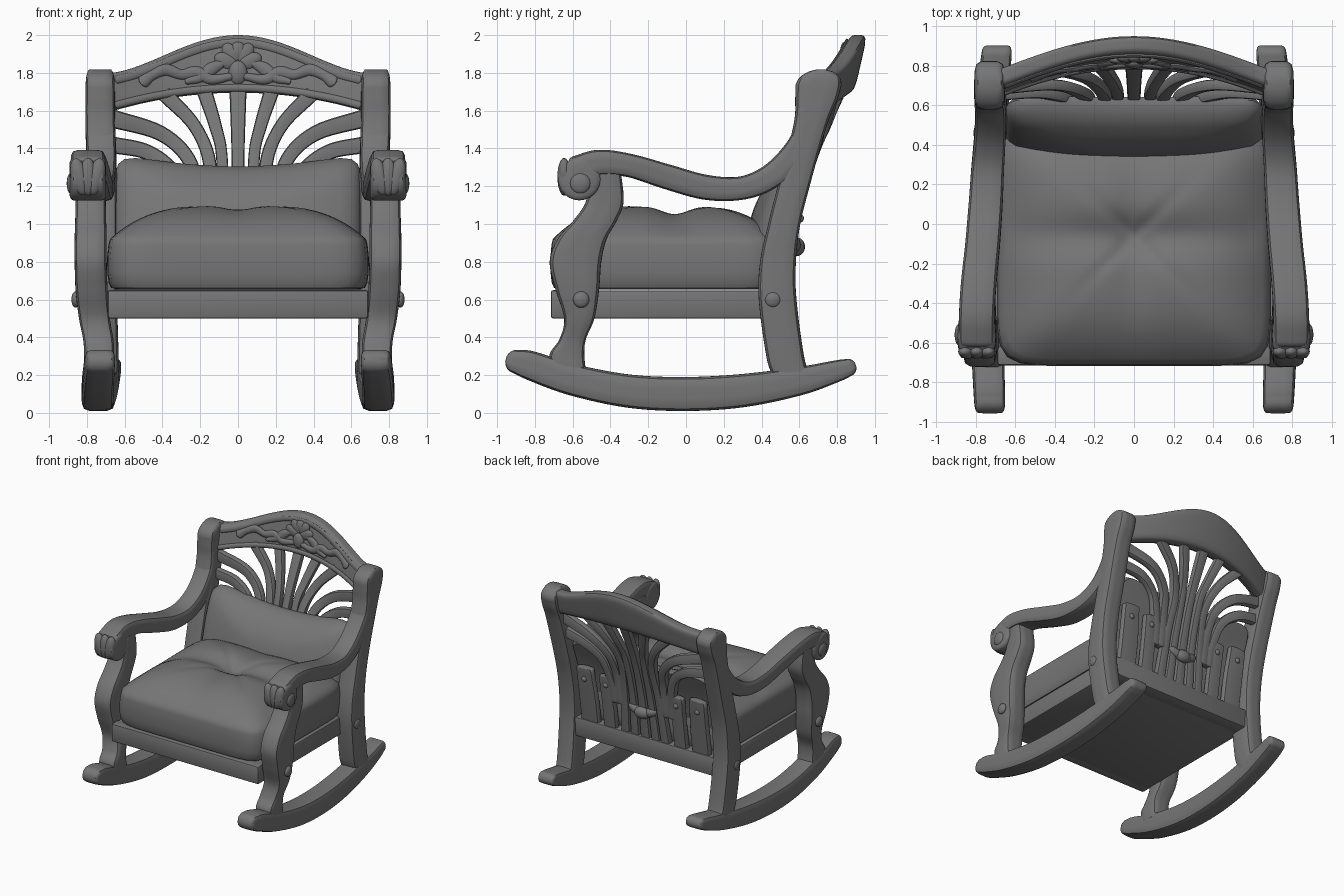
import bpy, bmesh, math
from mathutils import Vector, Matrix

if "Cube" in bpy.data.objects:
    bpy.data.objects.remove(bpy.data.objects["Cube"], do_unlink=True)

grey = bpy.data.materials.new("dark grey")
grey.use_nodes = True
grey.diffuse_color = (0.18, 0.18, 0.18, 1)
grey.node_tree.nodes["Principled BSDF"].inputs["Base Color"].default_value = grey.diffuse_color
X, Y, Z = Vector((1, 0, 0)), Vector((0, 1, 0)), Vector((0, 0, 1))
parts = []


def finish(name, bm, mirror=False):
    bmesh.ops.recalc_face_normals(bm, faces=bm.faces)
    mesh = bpy.data.meshes.new(name)
    bm.to_mesh(mesh)
    bm.free()
    mesh.materials.append(grey)
    ob = bpy.data.objects.new(name, mesh)
    bpy.context.collection.objects.link(ob)
    if mirror:
        mod = ob.modifiers.new("Mirror", "MIRROR")
        mod.use_mirror_merge = False
    parts.append(ob)


def loft(name, rings, mirror=False):
    bm = bmesh.new()
    rows = [[bm.verts.new(p) for p in ring] for ring in rings]
    n = len(rows[0])
    for a, b in zip(rows, rows[1:]):
        for i in range(n):
            bm.faces.new((a[i], a[(i + 1) % n], b[(i + 1) % n], b[i]))
    bm.faces.new(rows[0])
    bm.faces.new(rows[-1])
    finish(name, bm, mirror)


def outline(count, n):
    """Unit rounded square; n = 2 is a circle, higher is squarer."""
    out = []
    for i in range(count):
        c, s = math.cos(math.tau * i / count), math.sin(math.tau * i / count)
        r = (abs(c) ** n + abs(s) ** n) ** (-1 / n)
        out.append((c * r, s * r))
    return out


def spline(pts, steps=6):
    """Smooth path through rows of numbers."""
    pts = [Vector(p) for p in pts]
    ext = [2 * pts[0] - pts[1]] + pts + [2 * pts[-1] - pts[-2]]
    out = []
    for a, b, c, d in zip(ext, ext[1:], ext[2:], ext[3:]):
        for k in range(steps):
            t = k / steps
            out.append(0.5 * (2 * b + (c - a) * t + (2 * a - 5 * b + 4 * c - d) * t * t
                              + (3 * b - a - 3 * c + d) * t ** 3))
    return out + [pts[-1]]


def sweep(name, pts, axis, mirror=True, across=None, dome=0.6, n=5, count=24):
    """Rows are x, y, z, half width, half depth along axis; ends are domed."""
    rows, shape, rings = spline(pts), outline(count, n), []

    def ring(pos, u, hu, hv):
        rings.append([pos + u * (a * hu) + axis * (b * hv) for a, b in shape])

    last = len(rows) - 1
    for i, p in enumerate(rows):
        t = (rows[min(i + 1, last)] - rows[max(i - 1, 0)])
        t = Vector(t[:3]).normalized()
        u = across or t.cross(axis).normalized()
        pos, hu, hv = Vector(p[:3]), p[3], p[4]
        angles = [math.radians(d) for d in (20, 40, 60, 78)]
        caps = [(pos + t * hu * dome * math.sin(a) * (-1 if i == 0 else 1), u,
                 hu * math.cos(a), hv * (0.7 + 0.3 * math.cos(a))) for a in angles]
        if i == 0:
            for c in reversed(caps):
                ring(*c)
        ring(pos, u, hu, hv)
        if i == last:
            for c in caps:
                ring(*c)
    loft(name, rings, mirror)


def blob(name, loc, size, tilt=0, mirror=True):
    bm = bmesh.new()
    m = Matrix.Translation(loc) @ Matrix.Rotation(tilt, 4, "Y") @ Matrix.Diagonal((*size, 1))
    bmesh.ops.create_uvsphere(bm, u_segments=20, v_segments=12, radius=1, matrix=m)
    finish(name, bm, mirror)


def box(name, x, y0, y1, z0, z1):
    bm = bmesh.new()
    m = Matrix.Translation((0, (y0 + y1) / 2, (z0 + z1) / 2)) @ Matrix.Diagonal((2 * x, y1 - y0, z1 - z0, 1))
    bmesh.ops.create_cube(bm, size=1, matrix=m)
    bmesh.ops.bevel(bm, geom=bm.edges[:], offset=0.012, segments=2, affect="EDGES", profile=0.5)
    finish(name, bm)


# Rockers, legs, posts and arms
sweep("rocker", [(.73, -.9, .272, .063, .078), (.733, -.82, .25, .077, .08), (.74, -.6, .175, .083, .083),
                 (.743, -.3, .115, .088, .085), (.74, 0, .1, .09, .085), (.728, .3, .118, .088, .083),
                 (.712, .6, .168, .075, .08), (.7, .8, .222, .057, .078), (.695, .86, .24, .047, .076)],
      X, dome=.9)
sweep("front_leg", [(.735, -.62, .22, .09, .08), (.735, -.63, .31, .092, .08), (.74, -.6, .39, .07, .08),
                    (.76, -.565, .5, .08, .082), (.775, -.575, .65, .115, .085), (.78, -.585, .8, .137, .085),
                    (.78, -.55, .92, .13, .085), (.78, -.48, 1.02, .115, .082), (.78, -.43, 1.12, .1, .08),
                    (.785, -.42, 1.28, .075, .08)], X, across=Y, dome=.2)
sweep("back_post", [(.71, .56, .19, .1, .078), (.712, .525, .3, .1, .08), (.72, .485, .6, .1, .08),
                    (.72, .487, .8, .095, .08), (.72, .52, 1, .085, .08), (.72, .57, 1.2, .085, .08),
                    (.725, .625, 1.4, .085, .08), (.73, .667, 1.56, .092, .078), (.73, .69, 1.66, .112, .078),
                    (.73, .702, 1.735, .122, .077)], X, across=Y, dome=.7)
sweep("arm", [(.795, -.58, 1.29, .07, .09), (.795, -.46, 1.325, .068, .09), (.785, -.3, 1.31, .062, .09),
              (.765, -.1, 1.25, .066, .088), (.75, .1, 1.195, .066, .086), (.74, .28, 1.188, .062, .083),
              (.73, .42, 1.235, .065, .08), (.725, .535, 1.33, .066, .078), (.727, .615, 1.47, .052, .077),
              (.73, .64, 1.6, .055, .076)], X)
sweep("arm_scroll", [(.72, -.565, 1.237, .112, .112), (.87, -.565, 1.237, .112, .112)], Z, dome=.2, n=2)
blob("scroll_eye", (.885, -.56, 1.215), (.022, .055, .055))
for i, dx in enumerate((-.045, 0, .045)):
    blob(f"scroll_leaf_{i}", (.795 + dx, -.645, 1.25), (.045, .036, .1), dx * 5)
for y, x, place in ((-.555, .86, "front"), (.46, .79, "back")):
    blob(f"{place}_peg", (x, y, .6), (.022, .043, .043))

# Seat frame
box("front_rail", .69, -.715, -.62, .5, .65)
box("seat_base", .685, -.66, .5, .5, .648)
box("back_rail", .69, .44, .56, .5, .66)


# Cushions made from concentric rounded rings
def pad(name, rings, place):
    shape = outline(80, 9)
    loft(name, [[place(a * s, b * s, h) for a, b in shape] for s, h in rings])


def seat_point(u, v, h):
    x, y = u * .678, -.105 + v * .6
    if h > .92:
        dy = y + .06
        dip = .05 * math.exp(-(dy / .1) ** 2 - (x / .6) ** 2)
        dip += .03 * math.exp(-(x / .1) ** 2 - (dy / .4) ** 2)
        dip += .012 * math.exp(-((abs(x) - abs(dy)) / .05) ** 2 - (dy / .3) ** 2)
        h -= dip * min(1, (h - .92) / .08)
    return Vector((x, y, h))


tops = [(k / 24, .92 + .18 * (1 - (k / 24) ** 3.5)) for k in range(1, 25)]
pad("seat_cushion", tops + [(1.012, .89), (1.022, .82), (1.02, .74), (1.01, .69), (.99, .662), (.93, .652)],
    seat_point)


def pillow_point(u, v, h):
    x = u * .65
    z = 1.02 + v * .36 - .075 * max(v, 0) * (1 - u * u)
    return Vector((x, .475 + .25 * (z - 1) - h + .05 * max(v, 0) ** 2, z))


face = [(k / 12, .05 + .09 * (1 - (k / 12) ** 3)) for k in range(1, 12)]
pad("back_cushion", face + [(.97, .04), (1, .01), (1, -.02), (.97, -.045), (.85, -.05), (.1, -.05)], pillow_point)


# Arched crest rail
def crest_top(x):
    return 1.8 + .2 * max(0, math.cos(math.pi * x / 1.36)) ** 1.6


def crest_bottom(x):
    return 1.695 - .22 * x * x


def crest_front(x, z):
    return .665 + .115 * (1 - (x / .66) ** 2) + (z - 1.65) * .23


def crest_ring(x):
    ring = []
    for a, b in outline(32, 5):
        z = crest_bottom(x) + (b + 1) / 2 * (crest_top(x) - crest_bottom(x))
        ring.append(Vector((x, crest_front(x, z) + .05 * (a + 1), z)))
    return ring


loft("crest_rail", [crest_ring(-.68 + k * .034) for k in range(41)])


def trim(name, line, half, depth, mirror=False):
    sweep(name, [(x, crest_front(x, z), z, half * w, depth) for x, z, w in line], Y, mirror, n=2, count=12)


xs = [k * .08 for k in range(-8, 9)]
trim("crest_upper_bead", [(x, crest_top(x) - .04, 1) for x in xs], .022, .01)
trim("crest_lower_bead", [(x, crest_bottom(x) + .025, 1) for x in xs], .02, .014)

# Carved flower and scrolls
trim("carved_scroll", [(.04, 1.78, .8), (.14, 1.765, 1.1), (.22, 1.8, 1.4), (.3, 1.79, 1.1), (.38, 1.815, 1.3),
                       (.45, 1.79, 1.1), (.5, 1.755, 1.4)], .025, .02, True)
trim("carved_tendril", [(.08, 1.85, .8), (.14, 1.82, 1.4), (.2, 1.775, 1.1), (.27, 1.755, .7)], .025, .018, True)
for i, a in enumerate((.55, 1.15)):
    x, z = .07 * math.sin(a), 1.83 + .08 * math.cos(a)
    blob(f"carved_petal_{i}", (x, crest_front(x, z), z), (.042, .022, .065), a)
blob("carved_bud", (0, crest_front(0, 1.91), 1.91), (.045, .024, .055), mirror=False)
blob("carved_heart", (0, crest_front(0, 1.8), 1.8), (.05, .03, .065), mirror=False)


# Fan of back slats
def back_y(x, z):
    low = .515 + .15 * (min(z, 1.2) - .6)
    return low + max(z - 1.2, 0) * (.43 - .2 * (x / .65) ** 2)


def slat(name, line, half, mirror=True):
    sweep(name, [(x, back_y(x, z), z, half * w, .028) for x, z, w in line], Y, mirror, dome=.2, count=16)


slat("centre_slat", [(0, .6, 1.2), (0, 1, 1), (0, 1.35, .9), (0, 1.72, 1.2)], .038, False)
slat("inner_slat", [(.1, .6, 1.2), (.085, 1, 1), (.085, 1.35, .9), (.12, 1.52, 1), (.18, 1.71, 1.2)], .034)
slat("middle_slat", [(.19, .6, 1.2), (.16, 1.05, 1), (.15, 1.32, 1), (.23, 1.52, 1), (.39, 1.69, 1.2)], .035)
slat("outer_slat", [(.21, .9, 1), (.22, 1.15, 1), (.26, 1.34, 1), (.41, 1.48, 1.1), (.67, 1.56, 1.3)], .037)
slat("lowest_slat", [(.27, .9, 1), (.28, 1.07, 1), (.34, 1.27, 1), (.48, 1.38, 1.1), (.67, 1.42, 1.2)], .037)
slat("inner_plank", [(.33, .6, 1), (.33, .85, 1), (.34, 1.1, .9)], .06)
slat("side_plank", [(.52, .6, 1), (.52, .85, 1), (.53, 1.12, .9)], .085)
for x in (.33, .53):
    blob("plank_peg", (x, back_y(x, 1.03) + .025, 1.03), (.022, .02, .022))

# Carved leaf on the back
blob("back_rosette", (0, .585, .88), (.07, .045, .05), mirror=False)
blob("back_leaf", (.06, .58, .89), (.075, .028, .035), -.35)

bpy.ops.object.select_all(action="DESELECT")
for ob in parts:
    ob.select_set(True)
bpy.context.view_layer.objects.active = parts[0]
bpy.ops.object.shade_smooth_by_angle(angle=math.radians(40))
